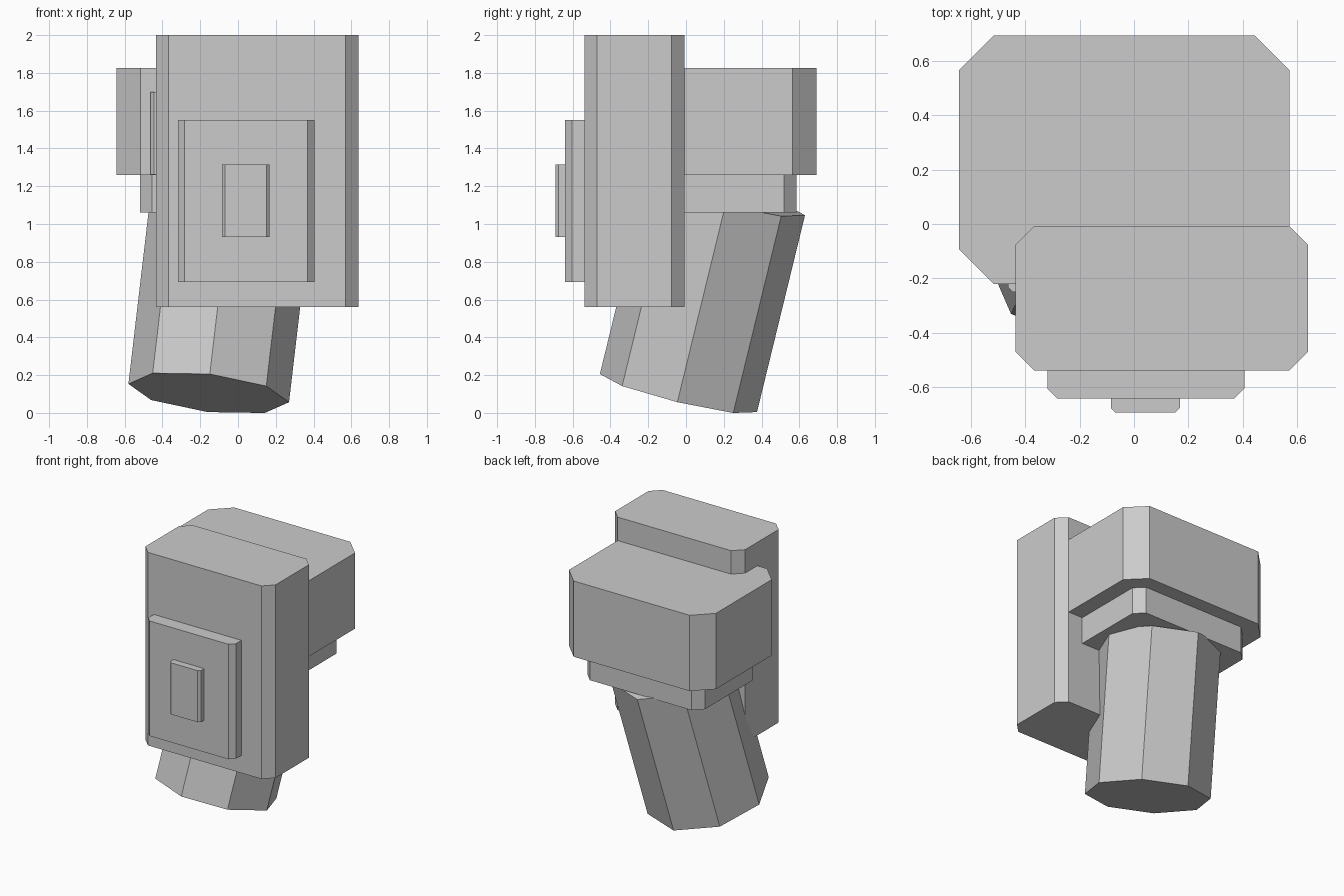
import bpy
import bmesh
from mathutils import Vector, Matrix

if "Cube" in bpy.data.objects:
    bpy.data.objects.remove(bpy.data.objects["Cube"])

grey = bpy.data.materials.new("plain grey")
grey.diffuse_color = (0.6, 0.6, 0.6, 1)
grey.use_nodes = True
grey.node_tree.nodes["Principled BSDF"].inputs["Base Color"].default_value = grey.diffuse_color


def add_object(name, bm):
    bmesh.ops.recalc_face_normals(bm, faces=bm.faces)
    mesh = bpy.data.meshes.new(name)
    bm.to_mesh(mesh)
    bm.free()
    mesh.materials.append(grey)
    obj = bpy.data.objects.new(name, mesh)
    bpy.context.collection.objects.link(obj)
    return obj


def chamfered_box(name, x, y, z, c):
    """Box from min/max ranges with its four upright edges cut by c."""
    (x0, x1), (y0, y1) = x, y
    outline = [(x0 + c, y0), (x1 - c, y0), (x1, y0 + c), (x1, y1 - c),
               (x1 - c, y1), (x0 + c, y1), (x0, y1 - c), (x0, y0 + c)]
    bm = bmesh.new()
    base = bm.faces.new([bm.verts.new((px, py, z[0])) for px, py in outline])
    top = bmesh.ops.extrude_face_region(bm, geom=[base], use_keep_orig=True)
    verts = [g for g in top["geom"] if isinstance(g, bmesh.types.BMVert)]
    bmesh.ops.translate(bm, verts=verts, vec=(0, 0, z[1] - z[0]))
    return add_object(name, bm)


def slanted_prism(name, start, end, radius, sides):
    """Straight prism whose axis runs from start to end."""
    start, end = Vector(start), Vector(end)
    axis = end - start
    turn = Vector((0, 0, 1)).rotation_difference(axis).to_matrix().to_4x4()
    bm = bmesh.new()
    bmesh.ops.create_cone(bm, cap_ends=True, segments=sides, radius1=radius,
                          radius2=radius, depth=axis.length,
                          matrix=Matrix.Translation((start + end) / 2) @ turn)
    # put a corner on the local x axis
    return add_object(name, bm)


# Front slab with its two stepped plates
chamfered_box("front_slab", (-0.435, 0.638), (-0.538, -0.008), (0.56, 2.0), 0.068)
chamfered_box("front_plate", (-0.318, 0.405), (-0.64, -0.44), (0.692, 1.55), 0.036)
chamfered_box("front_button", (-0.085, 0.168), (-0.692, -0.59), (0.93, 1.315), 0.016)

# Rear block, the spacer joining it to the slab, and the collar below
chamfered_box("rear_block", (-0.642, 0.57), (-0.22, 0.692), (1.26, 1.825), 0.127)
chamfered_box("spacer", (-0.463, 0.393), (-0.25, 0.0), (1.262, 1.70), 0.018)
chamfered_box("collar", (-0.52, 0.45), (-0.11, 0.585), (1.06, 1.27), 0.066)

# Leaning eight-sided handle
slanted_prism("handle", (-0.155, -0.04, 0.105), (-0.033, 0.214, 1.147), 0.428, 8)
